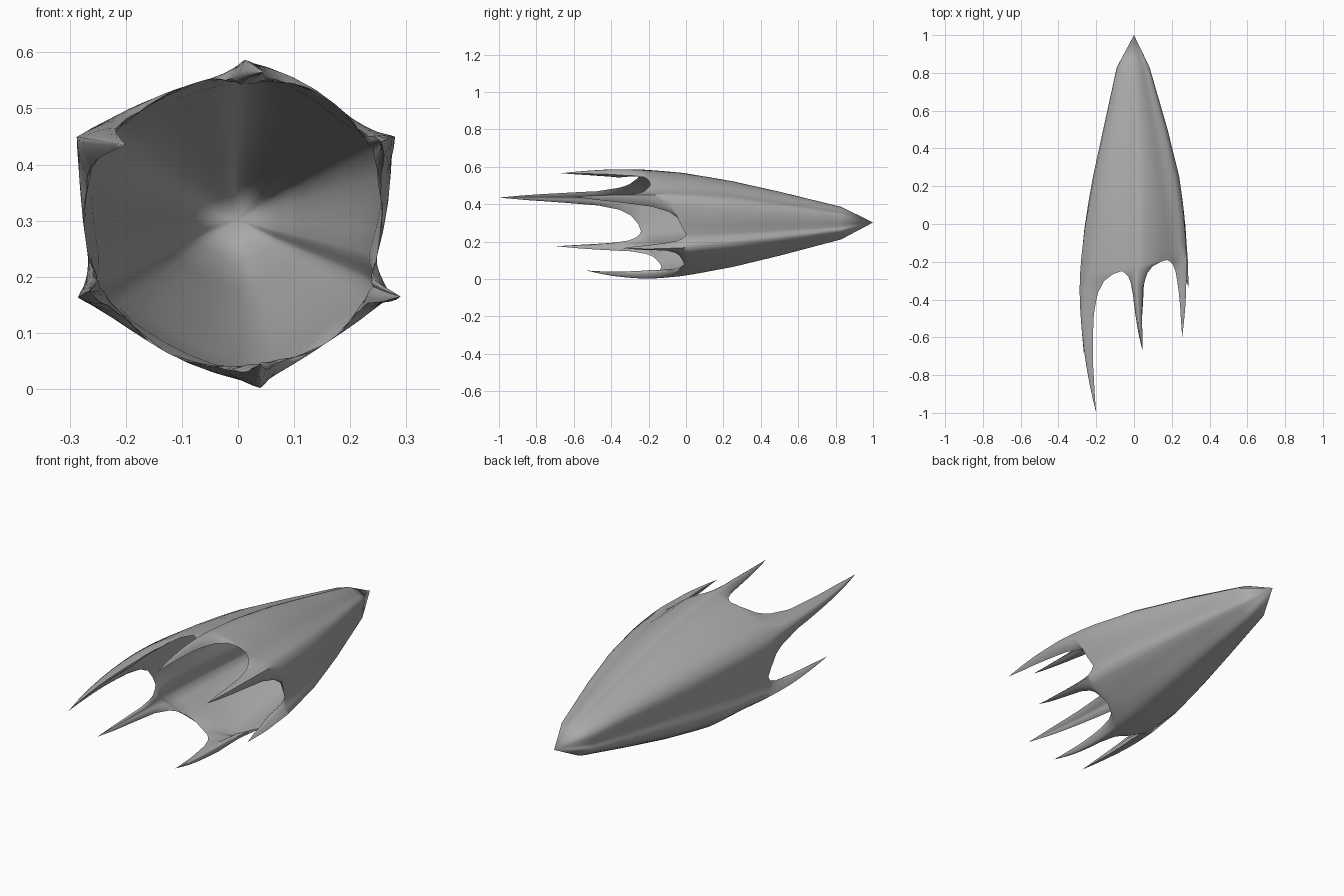
import bpy, bmesh
from math import radians, cos, sin

if "Cube" in bpy.data.objects:
    bpy.data.objects.remove(bpy.data.objects["Cube"])

CZ = 0.302   # height of the long axis

# Spikes: ridge angle, ridge radius at the rim, tip position
SPIKES = [(28, .312, (.255, -.60, .44)), (88, .279, (.045, -.67, .565)),
          (153, .316, (-.20, -1.0, .435)), (206, .312, (-.265, -.69, .175)),
          (277, .303, (.04, -.53, .045)), (333, .313, (.29, -.34, .165))]
# Scallops between spikes (each follows the spike above):
# angle, radius, y of the notch, roundness of the hull ahead of it
NOTCHES = [(50, .265, -.19, .2), (105, .252, -.25, 0), (190, .272, -.24, .1),
           (240, .272, -.13, .8), (303, .275, -.01, .4), (345, .257, 0, .4)]

# Hull profile along y, sideways sway, spike taper and wall thickness along a spike
PROFILE = [(-.4, 1.03), (-.2, 1.01), (0, .945), (.25, .79), (.5, .59), (.83, .30), (1, 0)]
SWAY = [(-.3, 0), (0, .008), (.25, .012), (.5, .008), (.83, -.004), (1, 0)]
TAPER = [(0, 1), (.02, .78), (.07, .52), (.15, .35), (.3, .22), (.55, .14), (.8, .07), (1, 0)]
THICK = [(0, .012), (.07, .028), (.3, .042), (.55, .03), (.8, .015), (1, 0)]
BODY_Y = [1, .83, .66, .5, .37, .25, .12]
STEPS = [0, .008, .02, .04, .07, .11, .15, .22, .3, .42, .55, .68, .8, .9, 1]


def lerp(table, x):
    x = min(max(x, table[0][0]), table[-1][0])
    for (x0, v0), (x1, v1) in zip(table, table[1:]):
        if x <= x1:
            return v0 + (v1 - v0) * (x - x0) / (x1 - x0)


def grid(bm, rows):
    vs = [[bm.verts.new(p) for p in row] for row in rows]
    for a, b in zip(vs, vs[1:]):
        for j in range(len(a) - 1):
            bm.faces.new((a[j], a[j + 1], b[j + 1], b[j]))


def sector(bm, i):
    ang, rad, tip = SPIKES[i]
    nxt, prv = NOTCHES[i], NOTCHES[i - 1]
    if i == 0:
        prv = (prv[0] - 360,) + prv[1:]
    mid = (nxt[2] + prv[2]) / 2
    cols = [-1, -.75, -.5, -.25, 0, .25, .5, .75, 1]

    def point(f, y, width, drop):
        n = nxt if f > 0 else prv
        other = SPIKES[(i + 1) % 6 if f > 0 else i - 1][1]
        F = abs(f) * width
        a = radians(ang + (n[0] - ang) * F)
        s = lerp(PROFILE, y)
        # rounder hull forward, pinched ridges toward the spikes
        full = min(n[1], .955 * (rad + other) / 2 * s)
        valley = n[1] * s
        valley += max(full - valley, 0) * n[3]
        k = min(max((.4 - y) / .5, .35), 1)
        bump = (1 - k) * (1 - F) ** 2 * (1 + 2 * F) + k * (1 - F) ** 2.3
        r = max(valley + (rad * s - valley) * bump - drop, 0)
        return [r * cos(a) + lerp(SWAY, y), y, CZ + r * sin(a)]

    def start(f):
        n = nxt if f > 0 else prv
        return mid + (n[2] - mid) * abs(f)

    for inner in (False, True):
        rows = []
        # body rings
        for y in BODY_Y:
            if inner and y == 1:
                rows.append([[0, .93, CZ] for f in cols])
            else:
                rows.append([point(f, y, 1, .013 if inner else 0) for f in cols])
        for k in (.4, .8):
            rows.append([point(f, .12 + (start(f) - .12) * k, 1, .013 if inner else 0)
                         for f in cols])
        # rim and spike rings
        for u in STEPS:
            w, t = lerp(TAPER, u), lerp(THICK, u)
            d = t * .5 * min(1, u / .1)
            row = []
            for f in cols:
                s = start(f)
                y = s + (tip[1] - s) * u
                drop = d + (t - d) * (1 - f * f) if inner else d * f * f
                p = point(f, y, w, drop)
                end = point(0, tip[1], 0, 0)
                row.append([p[c] + (tip[c] - end[c]) * u ** 2.2 if c != 1 else y
                            for c in range(3)])
            rows.append(row)
        grid(bm, rows)


# Hollow pod with six tail spikes
bm = bmesh.new()
for i in range(6):
    sector(bm, i)
bmesh.ops.remove_doubles(bm, verts=bm.verts, dist=1e-4)
bmesh.ops.dissolve_degenerate(bm, edges=bm.edges, dist=1e-5)
bmesh.ops.recalc_face_normals(bm, faces=bm.faces)
mesh = bpy.data.meshes.new("spiked_pod")
bm.to_mesh(mesh)
bm.free()
pod = bpy.data.objects.new("spiked_pod", mesh)
bpy.context.collection.objects.link(pod)

# Darker grey skin
skin = bpy.data.materials.new("dark_grey")
skin.diffuse_color = (.4, .4, .4, 1)
skin.use_nodes = True
skin.node_tree.nodes["Principled BSDF"].inputs["Base Color"].default_value = skin.diffuse_color
mesh.materials.append(skin)

bpy.context.view_layer.objects.active = pod
pod.select_set(True)
bpy.ops.object.shade_smooth_by_angle(angle=radians(75))
